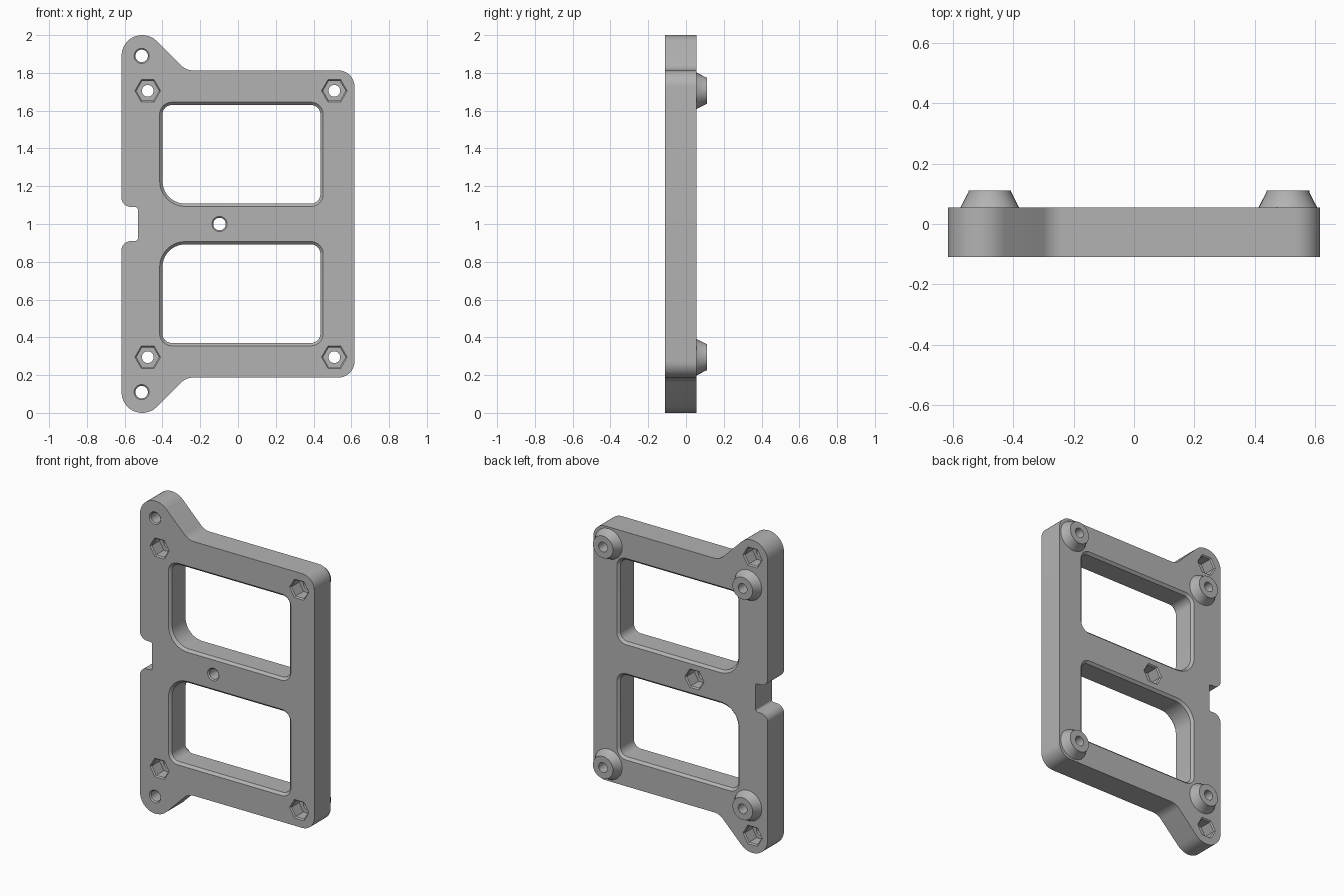
import bpy
import bmesh
from math import cos, sin, pi, tan
from mathutils import Vector

cube = bpy.data.objects.get("Cube")
if cube:
    bpy.data.objects.remove(cube)

FRONT, BACK, BOSS_END = -0.11, 0.055, 0.111

grey = bpy.data.materials.new("grey plastic")
grey.use_nodes = True
grey.diffuse_color = (0.45, 0.45, 0.45, 1)
grey.node_tree.nodes["Principled BSDF"].inputs["Base Color"].default_value = grey.diffuse_color


def rounded(corners, steps=10):
    """Polygon of (x, z, radius) corners with each corner turned into an arc."""
    pts = []
    for i, (x, z, r) in enumerate(corners):
        p = Vector((x, z))
        a = (Vector(corners[i - 1][:2]) - p).normalized()
        b = (Vector(corners[(i + 1) % len(corners)][:2]) - p).normalized()
        half = a.angle(b) / 2
        centre = p + (a + b).normalized() * (r / sin(half))
        start, end = p + a * (r / tan(half)) - centre, p + b * (r / tan(half)) - centre
        sweep = pi - 2 * half
        for k in range(steps + 1):
            t = k / steps * sweep
            pts.append(centre + (start * sin(sweep - t) + end * sin(t)) / sin(sweep))
    return pts


def ring(x, z, r, sides=32):
    return [Vector((x + r * cos(2 * pi * k / sides), z + r * sin(2 * pi * k / sides)))
            for k in range(sides)]


def loft(bm, sections):
    """Closed solid through (outline, y) sections with equal point counts."""
    rows = [[bm.verts.new((p.x, y, p.y)) for p in outline] for outline, y in sections]
    n = len(rows[0])
    for lo, hi in zip(rows, rows[1:]):
        for k in range(n):
            bm.faces.new((lo[k], lo[(k + 1) % n], hi[(k + 1) % n], hi[k]))
    bm.faces.new(rows[0])
    bm.faces.new(rows[-1])


def make(name, solids):
    bm = bmesh.new()
    for sections in solids:
        loft(bm, sections)
    bmesh.ops.recalc_face_normals(bm, faces=bm.faces)
    mesh = bpy.data.meshes.new(name)
    bm.to_mesh(mesh)
    bm.free()
    mesh.materials.append(grey)
    obj = bpy.data.objects.new(name, mesh)
    bpy.context.collection.objects.link(obj)
    return obj


def activate(obj):
    bpy.ops.object.select_all(action="DESELECT")
    obj.select_set(True)
    bpy.context.view_layer.objects.active = obj


def cut(obj, cutters):
    activate(obj)
    for cutter in cutters:
        mod = obj.modifiers.new("cut", "BOOLEAN")
        mod.operation, mod.solver, mod.object = "DIFFERENCE", "EXACT", cutter
        bpy.ops.object.modifier_apply(modifier=mod.name)


# Plate outline: upper half, mirrored for the lower half
upper = [(-0.53, 1.09, 0.015), (-0.617, 1.09, 0.05), (-0.617, 2.156, 0.11),
         (-0.274, 1.813, 0.09), (0.617, 1.813, 0.085)]
lower = [(x, 2 - z, r) for x, z, r in reversed(upper)]
outline = rounded(upper + lower)
plate = make("plate", [[(outline, FRONT), (outline, BACK)]])


# Windows with a chamfer on both faces
def window(grow):
    g = grow
    corners = [(-0.4 - g, 1.108 - g, 0.12 + g), (-0.4 - g, 1.63 + g, 0.05 + g),
               (0.436 + g, 1.63 + g, 0.05 + g), (0.436 + g, 1.108 - g, 0.05 + g)]
    return rounded(corners)


def flip(pts):
    return [Vector((p.x, 2 - p.y)) for p in pts]


depths = [(0.025, FRONT - 0.01), (0, FRONT + 0.015), (0, BACK - 0.015), (0.025, BACK + 0.01)]
opening = [(window(g), y) for g, y in depths]
windows = make("window_cutter", [opening, [(flip(pts), y) for pts, y in opening]])

# Screw positions: corner screws enter from the front, the others from the back
corners = [(x, z) for x in (-0.478, 0.51) for z in (0.295, 1.705)]
others = [(-0.51, 0.11), (-0.51, 1.89), (-0.098, 1.0)]


def hex_pocket(x, z, face, inward):
    steps = [(0.078, -0.01), (0.06, 0.008), (0.06, 0.085)]
    return [(ring(x, z, r, 6), face + inward * d) for r, d in steps]


pockets = make("pocket_cutter", [hex_pocket(x, z, FRONT, 1) for x, z in corners]
               + [hex_pocket(x, z, BACK, -1) for x, z in others])
holes = make("hole_cutter",
             [[(ring(x, z, 0.031), -0.06), (ring(x, z, 0.031), 0.13)] for x, z in corners]
             + [[(ring(x, z, 0.05), FRONT - 0.01), (ring(x, z, 0.033), FRONT + 0.007),
                 (ring(x, z, 0.033), 0.01)] for x, z in others])
cut(plate, [windows, pockets, holes])

# Tapered bosses on the back behind the corner screws
parts = [plate]
for x, z in corners:
    name = ("upper" if z > 1 else "lower") + ("_left" if x > 0 else "_right") + "_boss"
    boss = make(name, [[(ring(x, z, 0.097), BACK), (ring(x, z, 0.071), BOSS_END - 0.005),
                        (ring(x, z, 0.071), BOSS_END)]])
    cut(boss, [holes])
    parts.append(boss)

for cutter in (windows, pockets, holes):
    bpy.data.objects.remove(cutter)
for part in parts:
    activate(part)
    bpy.ops.object.shade_smooth_by_angle(angle=0.5)
